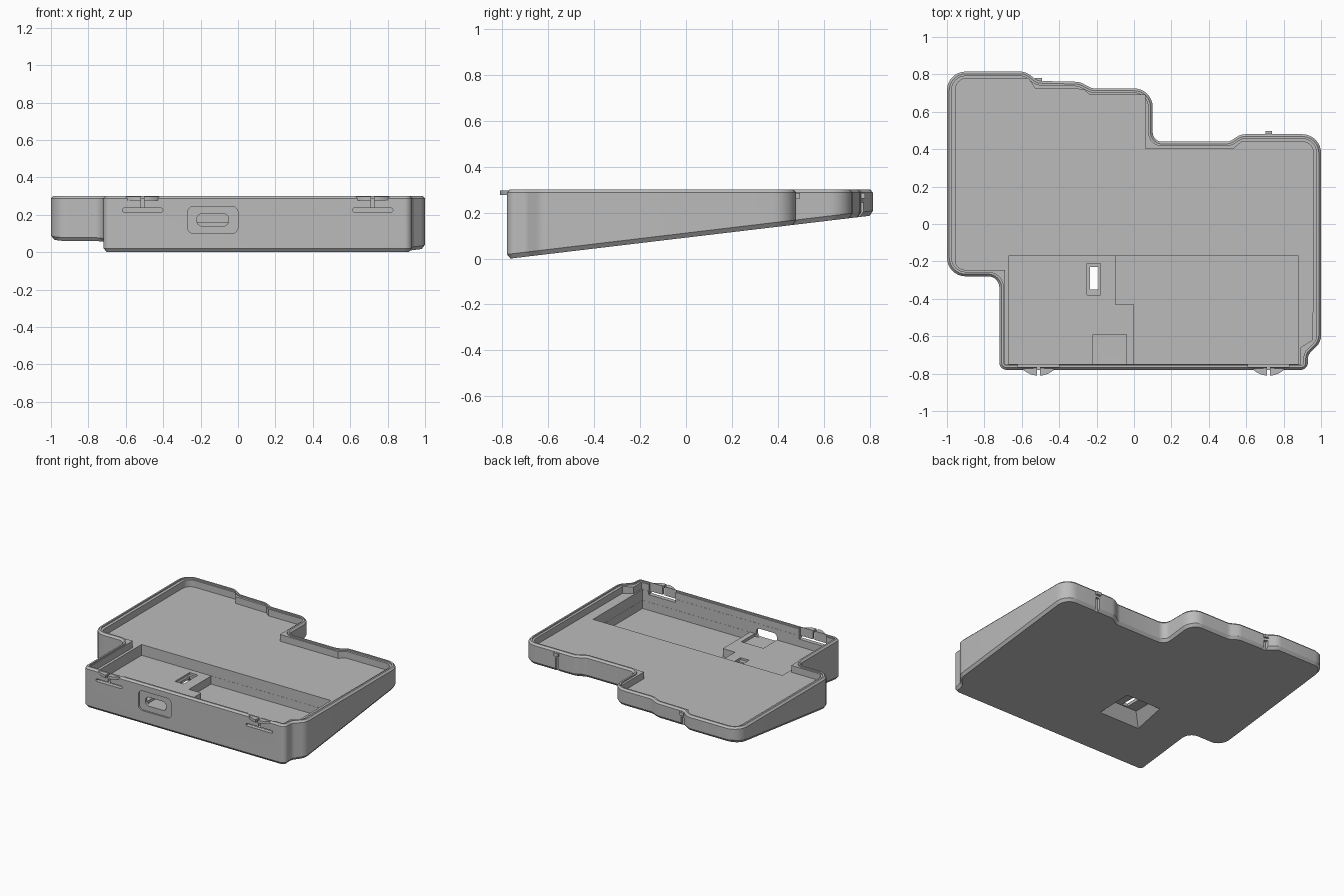
import bpy, bmesh, math
from mathutils import Vector

cube = bpy.data.objects.get("Cube")
if cube:
    bpy.data.objects.remove(cube, do_unlink=True)

grey = bpy.data.materials.new("plain grey")
grey.use_nodes = True
grey.diffuse_color = (0.5, 0.5, 0.5, 1)
grey.node_tree.nodes["Principled BSDF"].inputs["Base Color"].default_value = (0.5, 0.5, 0.5, 1)

TOP, FLOOR, PLATFORM, WELL = 0.30, 0.24, 0.16, 0.10


def rounded(corners, seg=8):
    """Fillet each (x, y, radius) corner of a closed polygon."""
    out = []
    for i, (x, y, r) in enumerate(corners):
        p = Vector((x, y))
        a = (Vector(corners[i - 1][:2]) - p).normalized()
        b = (Vector(corners[(i + 1) % len(corners)][:2]) - p).normalized()
        if r == 0:
            out.append(p)
            continue
        half = a.angle(b) / 2
        centre = p + (a + b).normalized() * (r / math.sin(half))
        start = p + a * (r / math.tan(half)) - centre
        end = p + b * (r / math.tan(half)) - centre
        sweep = start.angle(end)
        n = max(2, round(seg * sweep / (math.pi / 2)))
        for k in range(n + 1):
            t = k / n
            out.append(centre + (start * math.sin((1 - t) * sweep)
                                 + end * math.sin(t * sweep)) / math.sin(sweep))
    return out


def inset(pts, d):
    """Move a clockwise outline inward by d."""
    out = []
    for i, p in enumerate(pts):
        u = (p - pts[i - 1]).normalized()
        v = (pts[(i + 1) % len(pts)] - p).normalized()
        n1, n2 = Vector((u.y, -u.x)), Vector((v.y, -v.x))
        m = (n1 + n2).normalized()
        out.append(p + m * (d / max(m.dot(n1), 0.3)))
    return out


def loft(name, loops):
    """Closed solid through matching loops of 3D points."""
    bm = bmesh.new()
    rings = [[bm.verts.new(p) for p in loop] for loop in loops]
    for low, high in zip(rings, rings[1:]):
        for i in range(len(low)):
            bm.faces.new((low[i - 1], low[i], high[i], high[i - 1]))
    bm.faces.new(rings[0])
    bm.faces.new(rings[-1][::-1])
    bmesh.ops.recalc_face_normals(bm, faces=bm.faces)
    mesh = bpy.data.meshes.new(name)
    bm.to_mesh(mesh)
    bm.free()
    mesh.materials.append(grey)
    ob = bpy.data.objects.new(name, mesh)
    bpy.context.collection.objects.link(ob)
    return ob


def prism(name, pts, z0, z1):
    return loft(name, [[(p[0], p[1], z) for p in pts] for z in (z0, z1)])


def rect(x0, x1, y0, y1):
    return [(x0, y0), (x0, y1), (x1, y1), (x1, y0)]


def box(name, x0, x1, y0, y1, z0, z1):
    return prism(name, rect(x0, x1, y0, y1), z0, z1)


def front_hole(name, x0, x1, z0, z1, r, y0, y1):
    shape = rounded([(x, z, r) for x, z in rect(x0, x1, z0, z1)])
    return loft(name, [[(p.x, y, p.y) for p in shape] for y in (y0, y1)])


def underside(p, lift=0):
    return (p[0], p[1], (p[1] + 0.765) * 0.119 + lift)


# Tray body: stepped outline, sloping underside, chamfered edges
outline = rounded([
    (-1, .815, .1), (-.58, .815, .08), (-.515, .765, .06), (-.29, .76, .08),
    (-.225, .725, .06), (.1, .725, .1), (.1, .44, .05), (.51, .44, .06),
    (.57, .48, .08), (1, .48, .1), (1, -.63, .08), (.93, -.70, .05),
    (.93, -.78, .04), (-.72, -.78, .04), (-.72, -.28, .06), (-1, -.28, .1)])
small = inset(outline, 0.015)
tray = loft("tray", [
    [underside(p) for p in small],
    [underside(p, 0.02) for p in outline],
    [(p.x, p.y, TOP - 0.013) for p in outline],
    [(p.x, p.y, TOP) for p in inset(outline, 0.012)]])

# Cavity, lid ledge and sunken floors
cavity = rounded([
    (-.955, .778, .06), (-.565, .778, 0), (-.53, .725, 0), (-.27, .72, 0),
    (-.235, .69, 0), (.06, .69, 0), (.06, .405, 0), (.535, .405, 0),
    (.575, .44, .02), (.96, .44, .06), (.955, -.62, 0), (.89, -.66, 0),
    (.89, -.75, 0), (-.69, -.75, 0), (-.69, -.245, 0), (-.955, -.245, .05)])
cutters = [
    prism("ledge_cut", inset(outline, 0.024), TOP - 0.01, 0.4),
    prism("cavity_cut", cavity, FLOOR, 0.4),
    box("platform_cut", -.67, .88, -.749, -.17, PLATFORM, 0.35),
    prism("well_cut", [(-.1, -.171), (.879, -.171), (.879, -.748), (0, -.748),
                       (0, -.43), (-.1, -.43)], WELL, 0.34),
    box("port_pocket_cut", -.22, -.04, -.7485, -.59, 0.14, 0.33),
    box("switch_recess_cut", -.25, -.18, -.38, -.21, 0.145, 0.32),
    box("switch_slot_cut", -.235, -.19, -.35, -.23, -0.1, 0.31),
    front_hole("port_recess_cut", -.27, 0, .10, .245, .035, -.9, -.768),
    front_hole("port_hole_cut", -.22, -.05, .14, .205, .028, -.9, -.70),
    # Tapered finger pocket in the underside
    loft("finger_pocket_cut", [
        [(x, y, z) for x, y in rect(-.22 - a, -.22 + a, -.28 - b, -.28 + b)]
        for a, b, z in ((.20, .165, 0), (.10, .08, 0.125))]),
]

# Flexible front latches: thinned wall, slot below, slit and split lens-shaped tab
for side, cx in (("right", -.51), ("left", .72)):
    cutters += [
        box("latch_relief_cut", cx - .11, cx + .11, -.765, -.73, .215, .36),
        front_hole("latch_slot_cut", cx - .108, cx + .108, .215, .235, .009, -.9, -.73),
        box("latch_slit_cut", cx - .008, cx + .008, -.9, -.74, .225, .37)]
    for name, s in (("inner", -1), ("outer", 1)):
        arc = [(cx + s * (.008 + .08 * k / 8), -.775 - .035 * (1 - (k / 8) ** 2))
               for k in range(9)]
        prism(f"{side}_{name}_latch_tab", arc + [(cx + s * .008, -.77)], .277, .297)

# Back catches: a small nub over a vertical groove
for side, cx, y in (("right", -.51, .765), ("left", .72, .48)):
    cutters.append(box("catch_groove_cut", cx - .014, cx + .014, y - .018, y + .1, 0, .245))
    box(f"{side}_back_nub", cx - .018, cx + .018, y - .01, y + .016, .262, .285)

# Cut the tray, then drop the cutters
for cutter in cutters:
    cutter.hide_render = True
    mod = tray.modifiers.new(cutter.name, "BOOLEAN")
    mod.operation, mod.solver, mod.object = "DIFFERENCE", "EXACT", cutter
bpy.context.view_layer.update()
result = bpy.data.meshes.new_from_object(
    tray.evaluated_get(bpy.context.evaluated_depsgraph_get()))
tray.modifiers.clear()
tray.data = result
for cutter in cutters:
    bpy.data.objects.remove(cutter, do_unlink=True)

# Smooth the rounded corners, keep the other edges sharp
bpy.ops.object.select_all(action="DESELECT")
tray.select_set(True)
bpy.context.view_layer.objects.active = tray
bpy.ops.object.shade_smooth_by_angle(angle=math.radians(25))
